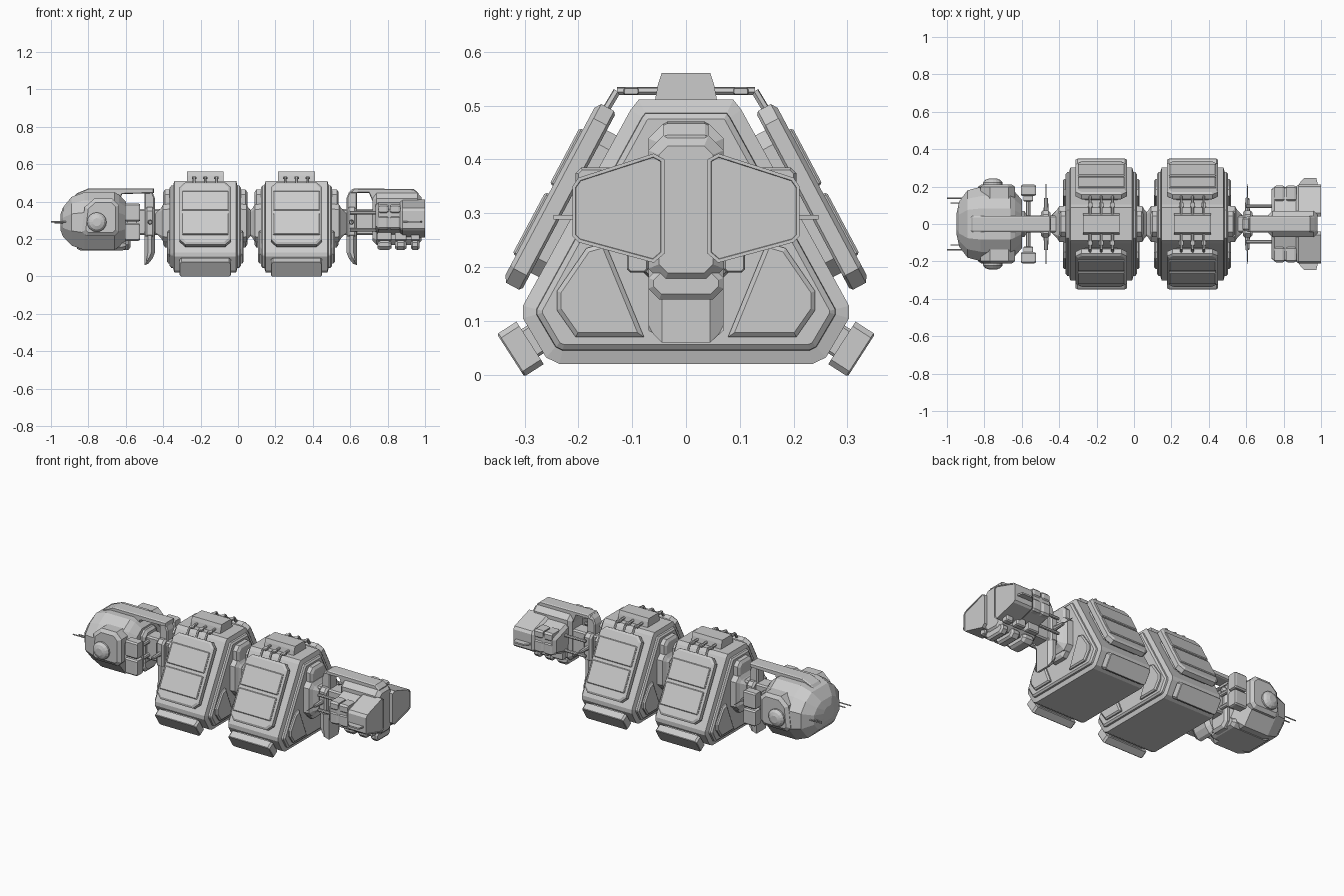
import bpy, bmesh, math
from mathutils import Vector as V

if "Cube" in bpy.data.objects:
    bpy.data.objects.remove(bpy.data.objects["Cube"])

hull = bpy.data.materials.new("hull grey")
hull.use_nodes = True
hull.diffuse_color = (0.6, 0.6, 0.6, 1)
hull.node_tree.nodes["Principled BSDF"].inputs["Base Color"].default_value = (0.6, 0.6, 0.6, 1)
X, Y, Z = V((1, 0, 0)), V((0, 1, 0)), V((0, 0, 1))


def skin(name, rings, mirror=False):
    """Join rings of points into a closed solid, optionally mirrored across the centre line."""
    bm = bmesh.new()
    loops = [[bm.verts.new(p) for p in ring] for ring in rings]
    n = len(loops[0])
    for a, b in zip(loops, loops[1:]):
        for i in range(n):
            bm.faces.new((a[i], a[(i + 1) % n], b[(i + 1) % n], b[i]))
    bm.faces.new(loops[0])
    bm.faces.new(loops[-1])
    bmesh.ops.recalc_face_normals(bm, faces=bm.faces)
    mesh = bpy.data.meshes.new(name)
    bm.to_mesh(mesh)
    bm.free()
    mesh.materials.append(hull)
    ob = bpy.data.objects.new(name, mesh)
    bpy.context.collection.objects.link(ob)
    if mirror:
        ob.modifiers.new("Mirror", "MIRROR").use_axis = (False, True, False)
    return ob


def inset(pts, d):
    """Move every edge of a convex outline inwards by d."""
    if d == 0:
        return pts
    pts = [V(p) for p in pts]
    area = sum(a.x * b.y - b.x * a.y for a, b in zip(pts, pts[1:] + pts[:1]))
    sgn = 1 if area > 0 else -1
    out = []
    for i, p in enumerate(pts):
        e1, e2 = (p - pts[i - 1]).normalized(), (pts[(i + 1) % len(pts)] - p).normalized()
        n1, n2 = V((-e1.y, e1.x)) * sgn, V((-e2.y, e2.x)) * sgn
        out.append(p + (n1 + n2) * d / (1 + n1.dot(n2)))
    return out


def slab(name, pts, levels, origin=V((0, 0, 0)), u=Y, v=Z, n=X, mirror=False):
    """Stack an outline along n; levels are (depth, inset) pairs."""
    return skin(name, [[origin + u * p[0] + v * p[1] + n * d for p in inset(pts, k)]
                       for d, k in levels], mirror)


def sym(half):
    """Complete a right-hand outline with its reflection."""
    return half + [(-a, b) for a, b in reversed(half)]


def octo(a, b, c, cz=0):
    return sym([(a - c, cz - b), (a, cz - b + c), (a, cz + b - c), (a - c, cz + b)])


def box(name, lo, hi, c=0.008, mirror=False):
    """Box with chamfered edges along x and bevelled ends."""
    h = [(b - a) / 2 for a, b in zip(lo, hi)]
    mid = V([(a + b) / 2 for a, b in zip(lo, hi)])
    e = min(c, h[0] * .4)
    slab(name, octo(h[1], h[2], c), [(-h[0], c / 2), (-h[0] + e, 0), (h[0] - e, 0), (h[0], c / 2)],
         mid, mirror=mirror)


def rod(name, a, b, r, sides=8, mirror=False, r2=None):
    a, b = V(a), V(b)
    n = (b - a).normalized()
    u = n.orthogonal().normalized()
    w = n.cross(u)
    ring = [(math.cos(2 * math.pi * i / sides), math.sin(2 * math.pi * i / sides)) for i in range(sides)]
    skin(name, [[p + (u * c + w * s) * k for c, s in ring]
                for p, k in ((a, r), (b, r if r2 is None else r2))], mirror)


# Cargo pods
body = sym([(.235, .02), (.26, .032), (.303, .105), (.303, .128), (.103, .492), (.088, .511)])
core = octo(.07, .155, .026, .31)
door = [(.078, .07), (.205, .07), (.24, .12), (.24, .155), (.185, .235), (.15, .245)]
slope, out = V((0, -.47, .883)), V((0, .883, .47))
corner, cout = V((0, .54, .84)), V((0, .84, -.54))
for cx, tag in ((-.175, "front"), (.313, "rear")):
    o = V((cx, 0, 0))
    slab(tag + "_pod_body", body, [(-.19, .036), (-.182, .026), (-.172, .025), (-.165, 0),
                                   (.165, 0), (.172, .025), (.182, .026), (.19, .036)], o)
    slab(tag + "_pod_spine", core, [(-.225, .015), (-.215, 0), (.215, 0), (.225, .015)], o)
    slab(tag + "_pod_end_doors", door, [(-.205, .008), (-.198, 0), (.198, 0), (.205, .008)], o, mirror=True)
    # Sloped side panels standing off the body
    po = o + V((0, .207, .316))
    slab(tag + "_pod_panel_mount", octo(.115, .15, .03), [(-.015, 0), (.03, 0)], po, X, slope, out, True)
    slab(tag + "_pod_panel", octo(.137, .188, .03), [(.012, .006), (.017, 0), (.044, 0), (.052, .012)],
         po, X, slope, out, True)
    for s0, s1 in ((-.135, -.005), (.012, .13)):
        slab(tag + "_pod_panel_strip", octo(.125, (s1 - s0) / 2, .004, (s0 + s1) / 2),
             [(.04, 0), (.055, 0), (.059, .004)], po, X, slope, out, True)
    # Lower corner skids
    co = o + V((0, .293, .057))
    slab(tag + "_pod_skid_mount", octo(.11, .03, .005), [(-.04, 0), (.01, 0)], co, X, corner, cout, True)
    slab(tag + "_pod_skid", octo(.137, .047, .01), [(-.004, 0), (.036, 0), (.039, .003)], co, X, corner, cout, True)
    # Roof block and clamp bars
    slab(tag + "_pod_roof_block", sym([(.058, .508), (.052, .54), (.045, .561)]), [(-.098, 0), (.098, 0)], o)
    for dx in (-.06, 0, .06):
        p = [V((cx + dx, y, z)) for y, z in ((.045, .527), (.128, .527), (.155, .482))]
        for a, b in zip(p, p[1:]):
            rod(tag + "_pod_clamp_bar", a, b, .0075, 6, True)
        box(tag + "_pod_clamp_foot", p[1] - V((.012, .04, .007)), p[1] + V((.012, -.012, .006)), .003, True)

# Central necks joining pods, head and tail
neck = octo(.1, .105, .03, .285)
for x, d in ((-.40, -1), (.09, -1), (.045, 1), (.54, 1)):
    slab("neck_flange", neck, [(-.05 * d, 0), (0, .005), (.012 * d, .025), (.04 * d, .055)], V((x, 0, 0)))
box("pod_link", (0, -.04, .23), (.14, .04, .35))
box("head_link", (-.66, -.045, .22), (-.4, .045, .36))
box("tail_link", (.54, -.045, .22), (.78, .045, .36))

# Curved keel fins, hooks up to the spine and side whiskers, one set at each end
fin = [(0, .125), (.012, .095), (.035, .067), (.055, .06), (.055, .24), (0, .24)]
hook = [(0, .2), (.055, .2), (.055, .45), (.03, .467), (.012, .45), (0, .42)]
for x, d, tag in ((-.445, -1, "head"), (.581, 1, "tail")):
    slab(tag + "_keel_fin", fin, [(-.07, .018), (-.045, 0), (.045, 0), (.07, .018)], V((x, 0, 0)), X * d, Z, Y)
    slab(tag + "_spine_hook", hook, [(-.035, .006), (-.028, 0), (.028, 0), (.035, .006)], V((x, 0, 0)), X * d, Z, Y)
    rod(tag + "_whisker", (x + .025 * d, 0, .29), (x + .025 * d, .215, .29), .006, 6, True, .002)
    rod(tag + "_whisker_base", (x + .025 * d, 0, .29), (x + .025 * d, .14, .29), .017, 8, True, .01)
    box(tag + "_hub", (x + .027 * d - .025, -.072, .2), (x + .027 * d + .025, .072, .37), .02)

# Head: faceted hull with a narrow roof
sections = ((-.95, .05, .25, .33), (-.935, .12, .21, .37), (-.89, .18, .165, .425), (-.82, .198, .14, .45),
            (-.66, .198, .14, .45), (-.635, .17, .16, .435), (-.6, .13, .19, .4))
skin("head_hull", [[V((x, y, z)) for y, z in sym([(w * .62, a), (w, a + (b - a) * .3), (w, a + (b - a) * .65),
                                                  (w * .75, a + (b - a) * .86), (w * .42, b)])]
                   for x, w, a, b in sections])
slab("head_ridge", [(-.92, .38), (-.86, .445), (-.8, .47), (-.45, .47), (-.45, .445), (-.62, .44), (-.64, .38)],
     [(-.042, .004), (-.035, 0), (.035, 0), (.042, .004)], u=X, v=Z, n=Y)
box("head_rear_bulkhead", (-.64, -.07, .14), (-.575, .07, .39), .03)
box("head_keel", (-.86, -.1, .137), (-.6, .1, .2), .02)
slab("head_cheek", [(-.835, .24), (-.81, .215), (-.66, .215), (-.635, .24), (-.635, .38), (-.67, .415), (-.77, .415), (-.82, .37)],
     [(.12, 0), (.198, 0), (.212, .02)], u=X, v=Z, n=Y, mirror=True)
ring = [(math.cos(math.pi * i / 8), math.sin(math.pi * i / 8)) for i in range(16)]
slab("head_blister", [(.052 * a, .052 * b) for a, b in ring], [(.18, 0), (.222, 0), (.236, .012), (.243, .03)],
     V((-.755, 0, .29)), X, Z, Y, True)
for y, z, tip in ((.138, .292, -1), (.112, .286, -.98)):
    rod("head_antenna", (-.9, y, z), (tip, y, z), .0035, 6, True)

# Equipment boxes behind the head
for z0, z1 in ((.19, .285), (.293, .39)):
    box("head_equipment_box", (-.605, .15, z0), (-.525, .21, z1), .008, True)
box("head_equipment_spine", (-.59, .12, .21), (-.54, .155, .37), .006, True)
for z in (.25, .33):
    rod("head_equipment_strut", (-.565, .03, z), (-.565, .16, z), .012, 8, True)

# Tail body, top beam and keel
slab("tail_body", octo(.07, .138, .028, .307), [(.72, .02), (.74, 0), (.96, 0), (.98, .02)])
slab("tail_beam", [(.6, .445), (.62, .47), (.94, .467), (.965, .445), (.965, .4), (.72, .4), (.7, .447)],
     [(-.042, .004), (-.035, 0), (.035, 0), (.042, .004)], u=X, v=Z, n=Y)
for a, b in ((.745, .82), (.84, .9), (.925, .97)):
    box("tail_keel_box", (a, -.07, .14), (b, .07, .2), .02)
    box("tail_lower_box", (a, .07, .19), (b, .11, .24), .006, True)

# Engines
nozzle = [(.04, .4), (.06, .411), (.2, .366), (.211, .35), (.211, .257), (.2, .246), (.06, .208), (.04, .225)]
slab("engine_nozzle", nozzle, [(.865, .012), (.88, 0), (1, 0), (1, .006), (.997, .007)], mirror=True)
slab("engine_block", nozzle, [(.735, .03), (.75, .012), (.87, .012)], mirror=True)
slab("engine_side_fin", [(.865, .18), (.89, .225), (.91, .246), (.975, .246), (.985, .2), (.985, .18)],
     [(.288, 0), (.297, 0)], u=X, v=Y, n=Z, mirror=True)
for a, b in ((.75, .805), (.812, .868)):
    for z0, z1 in ((.335, .385), (.25, .325)):
        box("engine_service_box", (a, .12, z0), (b, .205, z1), .01, True)
for z in (.25, .34):
    rod("engine_strut", (.6, .095, z), (.76, .095, z), .009, 8, True)
